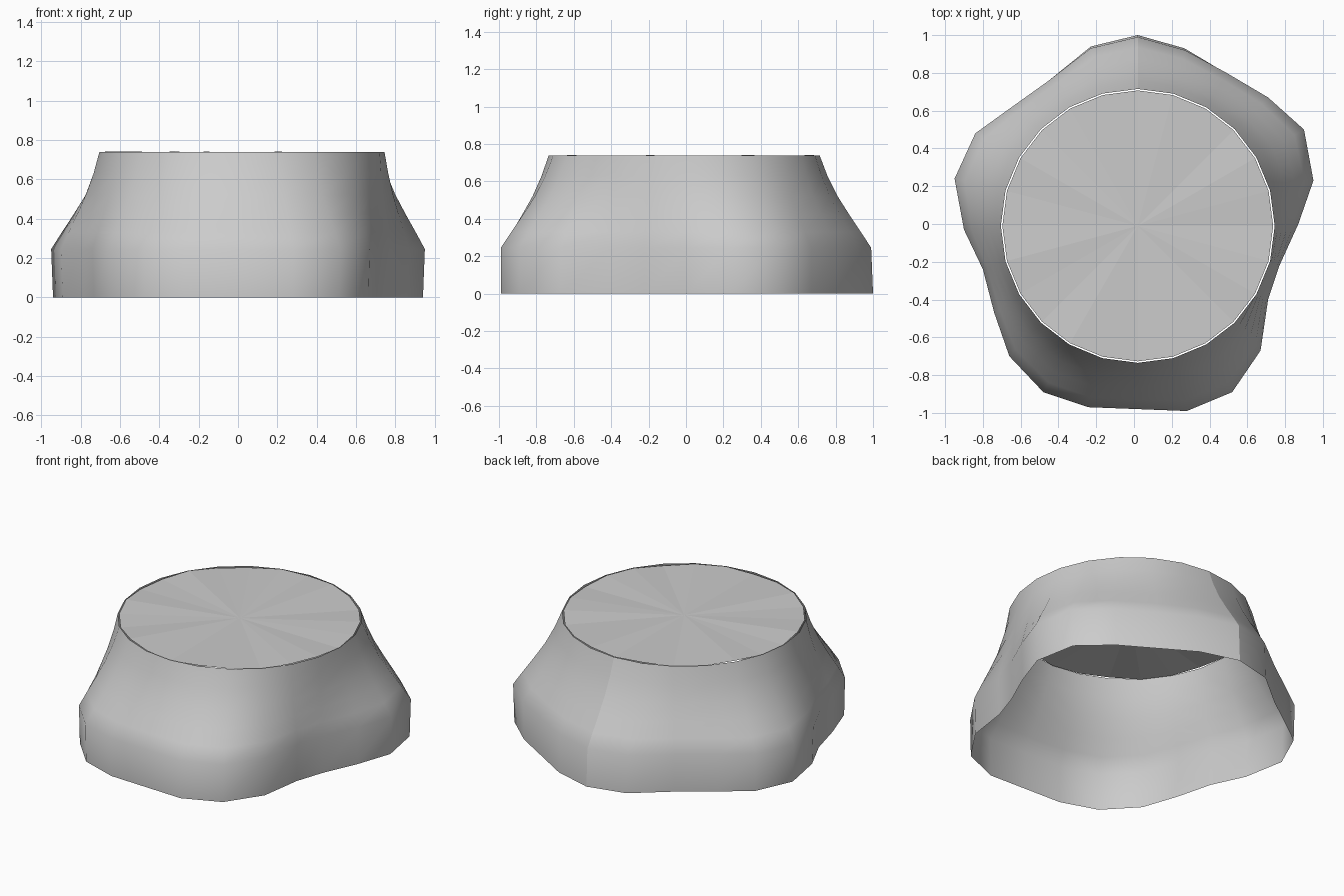
import bpy
import bmesh
from math import sin, cos, pi
from mathutils import Vector

default_cube = bpy.data.objects.get("Cube")
if default_cube:
    bpy.data.objects.remove(default_cube, do_unlink=True)


def make_material(name, colour):
    material = bpy.data.materials.new(name)
    material.use_nodes = True
    material.diffuse_color = colour
    material.node_tree.nodes["Principled BSDF"].inputs["Base Color"].default_value = colour
    return material


def make_object(name, bm, material):
    mesh = bpy.data.meshes.new(name)
    bm.to_mesh(mesh)
    bm.free()
    mesh.materials.append(material)
    obj = bpy.data.objects.new(name, mesh)
    bpy.context.collection.objects.link(obj)
    return obj


grey = make_material("light grey", (0.6, 0.6, 0.6, 1))

# Lobed shoulder outline, counterclockwise from the back seam
outline = [
    (.02, .99), (-.23, .93), (-.45, .76), (-.66, .61), (-.84, .48), (-.95, .24),
    (-.9, -.03), (-.8, -.24), (-.74, -.47), (-.66, -.7), (-.48, -.89), (-.24, -.97),
    (.02, -.98), (.28, -.99), (.52, -.89), (.67, -.67), (.71, -.4), (.77, -.22),
    (.87, 0), (.95, .23), (.9, .5), (.71, .67), (.49, .8), (.27, .92),
]
count = len(outline)
centre = Vector((.02, -.01))
rim_radius = .725


def rim_point(index, radius):
    angle = pi / 2 + 2 * pi * index / count
    return centre + radius * Vector((cos(angle), sin(angle)))


# Flared wall: a straight skirt, then a concave sweep from the lobes to a round rim
sweep = [(.245, 0), (.33, .2), (.42, .42), (.52, .65), (.63, .85), (.738, 1)]
bm = bmesh.new()
rings = [[bm.verts.new((x * .99, y + .01 * (y > .9), 0)) for x, y in outline]]
for height, blend in sweep:
    ring = []
    for i, point in enumerate(outline):
        spot = Vector(point).lerp(rim_point(i, rim_radius), blend)
        ring.append(bm.verts.new((spot.x, spot.y, height)))
    rings.append(ring)
for low, high in zip(rings, rings[1:]):
    for i in range(count):
        j = (i + 1) % count
        face = bm.faces.new((low[i], low[j], high[j], high[i]))
        face.smooth = True
    # Crisp vertical seam at the back
    bm.edges.get((low[0], high[0])).smooth = False
make_object("flared_wall", bm, grey)

# Lid: a faceted fan with a faintly wavy edge, just inside the rim
bm = bmesh.new()
hub = bm.verts.new((centre.x, centre.y, .735))
edge = []
for i in range(count):
    spot = rim_point(i, rim_radius - .008)
    edge.append(bm.verts.new((spot.x, spot.y, .735 + .006 * sin(i * 2))))
for i in range(count):
    bm.faces.new((hub, edge[i], edge[(i + 1) % count]))
make_object("lid", bm, grey)
